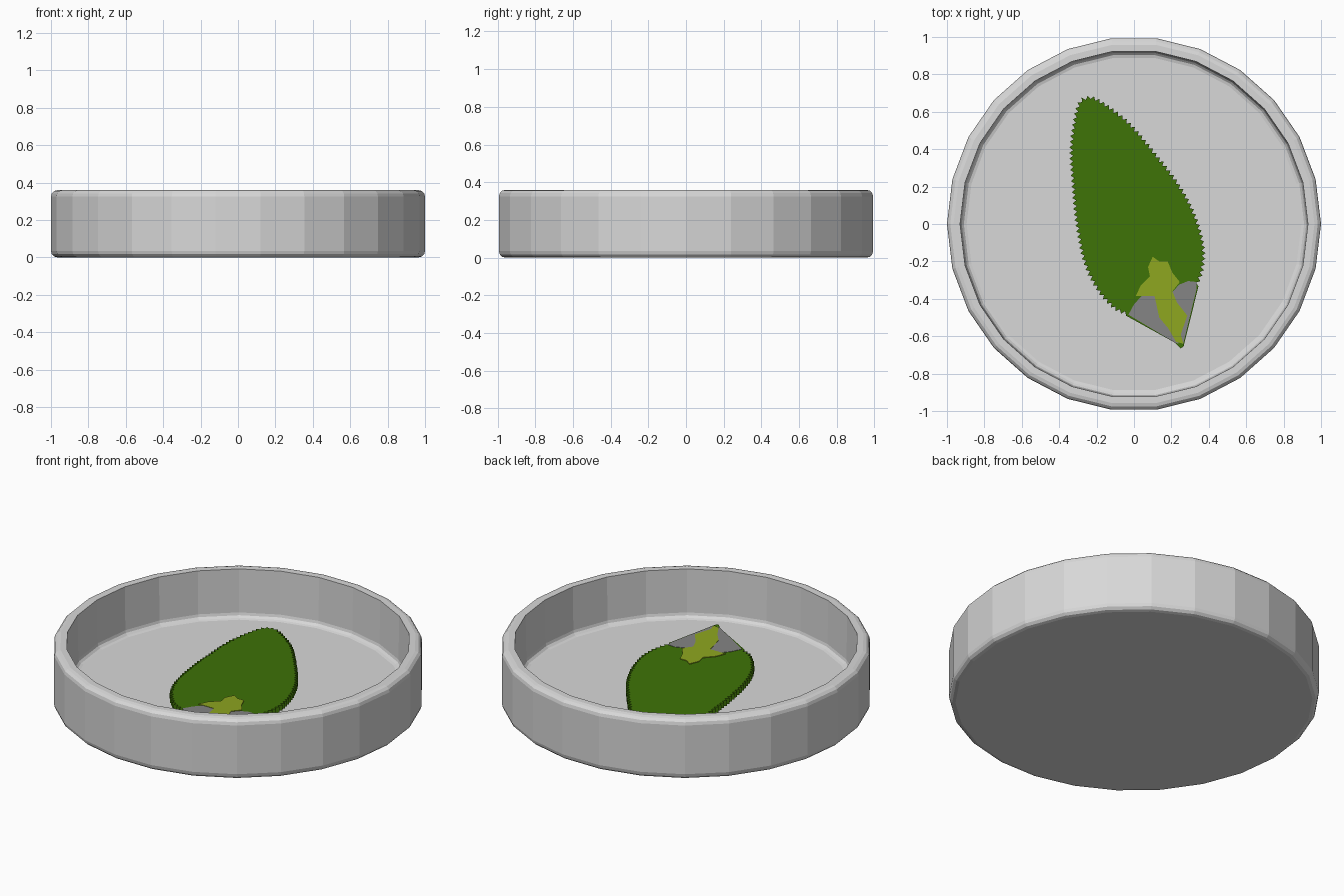
import bpy, bmesh, math
from mathutils import Vector

cube = bpy.data.objects.get("Cube")
if cube:
    bpy.data.objects.remove(cube, do_unlink=True)

SIDES = 26
FLOOR = 0.073
LEAF_MID, LEAF_SLOPE, LEAF_THICK = 0.127, -0.019, 0.032


def material(name, rgb):
    mat = bpy.data.materials.new(name)
    mat.use_nodes = True
    mat.diffuse_color = (*rgb, 1)
    mat.node_tree.nodes["Principled BSDF"].inputs["Base Color"].default_value = (*rgb, 1)
    return mat


def finish(name, bm, mat):
    bmesh.ops.recalc_face_normals(bm, faces=bm.faces)
    mesh = bpy.data.meshes.new(name)
    bm.to_mesh(mesh)
    bm.free()
    mesh.materials.append(mat)
    obj = bpy.data.objects.new(name, mesh)
    bpy.context.collection.objects.link(obj)
    return obj


def arc(r, z, radius, start, end, steps=3):
    """Points of a rounded corner in the dish's wall profile."""
    angles = [math.radians(start + (end - start) * i / steps) for i in range(steps + 1)]
    return [(r + radius * math.cos(a), z + radius * math.sin(a)) for a in angles]


def lathe(name, profile, mat):
    """Turn an (r, z) profile into a faceted solid, capped at both ends."""
    bm = bmesh.new()
    rings = []
    for r, z in profile:
        turns = [math.tau * i / SIDES for i in range(SIDES)]
        rings.append([bm.verts.new((r * math.cos(t), r * math.sin(t), z)) for t in turns])
    for a, b in zip(rings, rings[1:]):
        for i in range(SIDES):
            j = (i + 1) % SIDES
            bm.faces.new((a[i], a[j], b[j], b[i]))
    bm.faces.new(rings[0])
    bm.faces.new(rings[-1])
    return finish(name, bm, mat)


def leaf_slab(name, outline, bottom, top, mat):
    """Extrude an outline between two heights measured from the tilted leaf top."""
    bm = bmesh.new()
    face = bm.faces.new([bm.verts.new((x, y, LEAF_MID + LEAF_SLOPE * y + bottom))
                         for x, y in outline])
    out = bmesh.ops.extrude_face_region(bm, geom=[face])
    verts = [v for v in out["geom"] if isinstance(v, bmesh.types.BMVert)]
    bmesh.ops.translate(bm, verts=verts, vec=(0, 0, top - bottom))
    bmesh.ops.triangulate(bm, faces=[f for f in bm.faces if len(f.verts) > 4])
    return finish(name, bm, mat)


def smooth_path(points, steps=12):
    """Catmull-Rom curve through the points."""
    pts = [Vector(p) for p in points]
    pts = [2 * pts[0] - pts[1]] + pts + [2 * pts[-1] - pts[-2]]
    path = []
    for a, b, c, d in zip(pts, pts[1:], pts[2:], pts[3:]):
        for i in range(steps):
            t = i / steps
            path.append(0.5 * (2 * b + (c - a) * t + (2 * a - 5 * b + 4 * c - d) * t ** 2
                               + (3 * b - a - 3 * c + d) * t ** 3))
    return path + [pts[-2]]


def serrate(path, pitch=0.015, depth=0.01):
    """Resample a path evenly and push the points in and out as teeth."""
    even, carry = [path[0]], 0.0
    for a, b in zip(path, path[1:]):
        length = (b - a).length
        at = pitch - carry
        while at <= length:
            even.append(a.lerp(b, at / length))
            at += pitch
        carry = length - (at - pitch)
    teeth = []
    for i, p in enumerate(even):
        along = (even[min(i + 1, len(even) - 1)] - even[max(i - 1, 0)]).normalized()
        teeth.append(p + Vector((-along.y, along.x)) * depth * (1 if i % 2 else -1))
    return teeth


light_grey = material("light grey", (0.69, 0.69, 0.69))
leaf_green = material("leaf green", (0.048, 0.17, 0.002))
olive = material("olive yellow", (0.27, 0.38, 0.014))
mid_grey = material("mid grey", (0.23, 0.23, 0.23))

# Dish: rounded foot, rim rounded outside and sharp inside, fillet at the floor
wall = (arc(0.965, 0.035, 0.035, -90, 0) + arc(0.965, 0.325, 0.035, 0, 90)
        + [(0.93, 0.36)] + arc(0.895, FLOOR + 0.03, 0.03, 0, -90))
lathe("dish", wall, light_grey)

# Leaf: toothed edge all round, apart from the plain stalk end
edge = [(0.335, -0.33), (0.365, -0.24), (0.37, -0.12), (0.33, 0.03), (0.25, 0.19),
        (0.1, 0.39), (-0.04, 0.55), (-0.19, 0.66), (-0.25, 0.675), (-0.3, 0.63),
        (-0.335, 0.42), (-0.325, 0.2), (-0.305, 0), (-0.265, -0.2), (-0.2, -0.34),
        (-0.11, -0.445), (-0.03, -0.485)]
stalk_end = [Vector(p) for p in [(0.22, -0.635), (0.25, -0.665), (0.265, -0.655)]]
leaf_slab("leaf", serrate(smooth_path(edge)) + stalk_end, -LEAF_THICK, 0, leaf_green)

# Painted patches around the stalk
grey_left = [(-0.03, -0.485), (0, -0.43), (0.04, -0.385), (0.11, -0.375), (0.16, -0.47),
             (0.24, -0.64), (0.22, -0.635)]
grey_right = [(0.2, -0.37), (0.24, -0.325), (0.29, -0.305), (0.335, -0.31), (0.335, -0.345),
              (0.262, -0.645), (0.24, -0.6)]
stalk = [(0.1, -0.175), (0.135, -0.2), (0.18, -0.2), (0.205, -0.26), (0.245, -0.31),
         (0.205, -0.36), (0.23, -0.42), (0.285, -0.49), (0.25, -0.59), (0.264, -0.64),
         (0.225, -0.63), (0.185, -0.56), (0.135, -0.5), (0.11, -0.385), (0.01, -0.385),
         (0.035, -0.33), (0.085, -0.28), (0.075, -0.23)]
leaf_slab("left_grey_patch", grey_left, 0, 0.002, mid_grey)
leaf_slab("right_grey_patch", grey_right, 0, 0.002, mid_grey)
leaf_slab("stalk_patch", stalk, 0, 0.004, olive)
